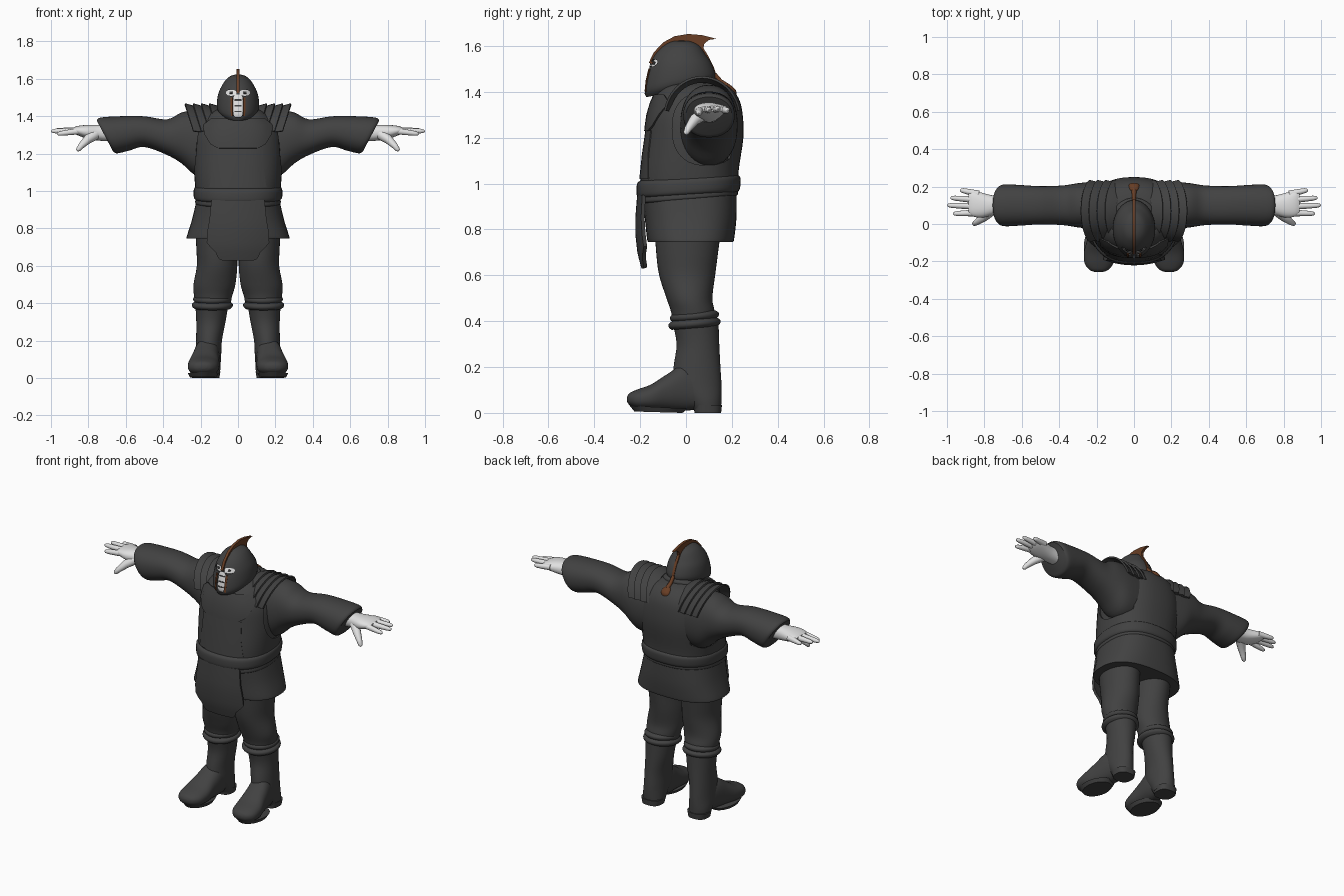
import bpy, bmesh, math
from mathutils import Vector
from mathutils.bvhtree import BVHTree

def material(name, rgb):
    m = bpy.data.materials.new(name)
    m.diffuse_color = (*rgb, 1)
    return m

DARK = material("charcoal", (0.054, 0.054, 0.054))
LIGHT = material("pale_grey", (0.75, 0.75, 0.75))
BROWN = material("rust_brown", (0.14, 0.048, 0.018))

def bake(o):
    bpy.ops.object.select_all(action='DESELECT')
    o.select_set(True)
    bpy.context.view_layer.objects.active = o
    bpy.ops.object.convert(target='MESH')
    return bpy.context.view_layer.objects.active

def finish(o, mat, mirror=False, angle=40):
    o = bake(o)
    o.data.materials.clear()
    o.data.materials.append(mat)
    if mirror:
        o.modifiers.new("mirror", 'MIRROR').use_mirror_merge = False
        o = bake(o)
    bpy.ops.object.shade_smooth_by_angle(angle=math.radians(angle))
    return o

def add_object(name, data):
    o = bpy.data.objects.new(name, data)
    bpy.context.collection.objects.link(o)
    return o

def from_bmesh(name, bm):
    bmesh.ops.recalc_face_normals(bm, faces=bm.faces)
    me = bpy.data.meshes.new(name)
    bm.to_mesh(me)
    bm.free()
    return add_object(name, me)

def loft(name, rings, mat=DARK, axis='Z', mirror=False, n=2.0, steps=4, seg=40):
    """Skin of superellipse rings (pos, cu, cv, ru, rv, tilt), splined between rings."""
    rings = [tuple(r) + (0,) * (6 - len(r)) for r in rings]
    fine, bm, loops = [], bmesh.new(), []
    for i in range(len(rings) - 1):
        p = [rings[max(0, min(len(rings) - 1, i + k))] for k in (-1, 0, 1, 2)]
        for t in (s / steps for s in range(steps)):
            fine.append([0.5 * (2 * b + (c - a) * t + (2 * a - 5 * b + 4 * c - d) * t * t
                                + (3 * b - a - 3 * c + d) * t ** 3) for a, b, c, d in zip(*p)])
    for w, cu, cv, ru, rv, tilt in fine + [rings[-1]]:
        loop = []
        for k in range(seg):
            c, s = math.cos(2 * math.pi * k / seg), math.sin(2 * math.pi * k / seg)
            u = cu + ru * math.copysign(abs(c) ** (2 / n), c)
            dv = rv * math.copysign(abs(s) ** (2 / n), s)
            q, v = w + tilt * dv, cv + dv
            loop.append(bm.verts.new({'Z': (u, v, q), 'X': (q, u, v), 'Y': (u, q, v)}[axis]))
        loops.append(loop)
    for a, b in zip(loops, loops[1:]):
        for k in range(seg):
            bm.faces.new((a[k], a[(k + 1) % seg], b[(k + 1) % seg], b[k]))
    bm.faces.new(loops[0])
    bm.faces.new(loops[-1])
    return finish(from_bmesh(name, bm), mat, mirror)

def tube(name, pts, radii, mat, mirror=False):
    cu = bpy.data.curves.new(name, 'CURVE')
    cu.dimensions, cu.bevel_depth, cu.bevel_resolution, cu.use_fill_caps = '3D', 1, 3, True
    sp = cu.splines.new('POLY')
    sp.points.add(len(pts) - 1)
    for p, co, r in zip(sp.points, pts, radii):
        p.co, p.radius = (*co, 1), r
    return finish(add_object(name, cu), mat, mirror, 60)

def sheet(name, grid, mat, thick, mirror=False):
    """Thickened plate from a grid of points."""
    bm = bmesh.new()
    g = [[bm.verts.new(p) for p in row] for row in grid]
    for a, b in zip(g, g[1:]):
        for k in range(len(a) - 1):
            bm.faces.new((a[k], a[k + 1], b[k + 1], b[k]))
    o = from_bmesh(name, bm)
    m = o.modifiers.new("thickness", 'SOLIDIFY')
    m.thickness, m.offset = thick, 0
    return finish(o, mat, mirror)

def patch(name, rows, bvh, mat=DARK, lift=0.004, thick=0.012, mirror=False, cols=12):
    """Plate of rows (z, x_left, x_right) projected on the front of a surface."""
    grid = []
    for z, x0, x1 in rows:
        xs = [x0 + (x1 - x0) * k / cols for k in range(cols + 1)]
        hits = [bvh.ray_cast(Vector((x, -1, z)), Vector((0, 1, 0)))[0] for x in xs]
        grid.append([(x, (h.y if h else -0.1) - lift, z) for x, h in zip(xs, hits)])
    return sheet(name, grid, mat, thick, mirror)

def surface(o):
    return BVHTree.FromPolygons([v.co for v in o.data.vertices], [p.vertices for p in o.data.polygons])

def cut(o, cutter):
    m = o.modifiers.new("cut", 'BOOLEAN')
    m.operation, m.object, m.solver = 'DIFFERENCE', cutter, 'EXACT'
    bake(o)
    bpy.data.objects.remove(cutter)
    bpy.ops.object.shade_smooth_by_angle(angle=math.radians(40))

# Torso: shirt under a sleeveless vest with large armholes
body = [(0.96, 0, 0.012, 0.222, 0.212), (1.06, 0, 0.017, 0.232, 0.213), (1.2, 0, 0.037, 0.24, 0.213),
        (1.3, 0, 0.042, 0.232, 0.205), (1.37, 0, 0.045, 0.2, 0.185), (1.42, 0, 0.04, 0.15, 0.15), (1.44, 0, 0.03, 0.1, 0.11)]
loft("shirt", [(z - 0.008, x, y, a * 0.96, b * 0.96) for z, x, y, a, b in body], n=2.4)
vest = loft("vest", body, n=2.4)
front = surface(vest)
for s in (-1, 1):
    cut(vest, loft("armhole_cutter", [(s * x, 0.09, 1.24, 0.15, 0.16) for x in (0.165, 0.4)], axis='X', n=2.4, steps=1))
patch("chest_yoke", [(1.385, -0.14, 0.14), (1.35, -0.185, 0.185), (1.3, -0.175, 0.175), (1.25, -0.145, 0.145),
                     (1.235, -0.12, 0.12), (1.228, -0.1, 0.1)], front)
patch("chest_panel", [(1.23, -0.13, 0.13), (1.12, -0.135, 0.135), (1.02, -0.15, 0.15)], front, lift=0, thick=0.01)

# Belt, skirt and front flap
loft("belt", [(0.95, 0, 0.01, 0.222, 0.215, 0.06), (0.965, 0, 0.01, 0.236, 0.225, 0.06),
              (1.01, 0, 0.012, 0.236, 0.226, 0.06), (1.025, 0, 0.012, 0.222, 0.212, 0.06)], n=2.4)
loft("sash", [(0.93, 0, 0.01, 0.222, 0.21, 0.08), (0.94, 0, 0.01, 0.229, 0.217, 0.08),
              (0.97, 0, 0.01, 0.224, 0.212, 0.08)], n=2.4)
loft("skirt", [(0.745, 0, 0.02, 0.275, 0.185), (0.76, 0, 0.02, 0.273, 0.19), (0.85, 0, 0.02, 0.245, 0.2),
               (0.96, 0, 0.013, 0.22, 0.208)], n=2.5)
flap = ((0.95, 0.14, -0.205), (0.85, 0.15, -0.213), (0.78, 0.162, -0.213), (0.725, 0.165, -0.207),
        (0.7, 0.145, -0.204), (0.675, 0.118, -0.198), (0.645, 0.105, -0.19), (0.632, 0.09, -0.186))
sheet("front_flap", [[(h * k / 6, y + 1.1 * (h * k / 6) ** 2, z) for k in range(-6, 7)] for z, h, y in flap], DARK, 0.016)

# Arms
loft("sleeve", [(0.12, 0.1, 1.25, 0.12, 0.17), (0.22, 0.1, 1.255, 0.125, 0.175), (0.3, 0.1, 1.283, 0.118, 0.137),
                (0.38, 0.1, 1.288, 0.106, 0.095), (0.5, 0.1, 1.317, 0.102, 0.082), (0.6, 0.1, 1.308, 0.108, 0.092, 0.2),
                (0.69, 0.1, 1.297, 0.112, 0.096, 0.45), (0.712, 0.1, 1.295, 0.1, 0.082, 0.53)], axis='X', mirror=True, n=2.2)

# Hands
loft("palm", [(0.68, 0.1, 1.31, 0.048, 0.045), (0.75, 0.1, 1.312, 0.052, 0.042), (0.81, 0.1, 1.317, 0.066, 0.036),
              (0.86, 0.11, 1.323, 0.07, 0.024), (0.885, 0.113, 1.325, 0.055, 0.012)], LIGHT, 'X', True, 2.3, 3, 24)
for i, (y, tip_y, tip_x, z) in enumerate(((0.06, 0.055, 0.968, 1.305), (0.094, 0.1, 1.0, 1.32),
                                          (0.128, 0.14, 0.982, 1.325), (0.16, 0.182, 0.93, 1.318))):
    base, tip = Vector((0.83, y, 1.323)), Vector((tip_x, tip_y, z))
    tube("finger_%d" % (i + 1), [base.lerp(tip, t) for t in (0, 0.5, 0.85, 0.96, 1)],
         [0.019, 0.016, 0.013, 0.009, 0.003], LIGHT, True)
tube("thumb", [(0.76, 0.075, 1.305), (0.805, 0.035, 1.275), (0.84, 0.01, 1.24), (0.855, 0, 1.22), (0.858, -0.003, 1.214)],
     [0.03, 0.024, 0.017, 0.012, 0.004], LIGHT, True)

# Shoulder plates: overlapping arcs running front to back
for i in range(4):
    grid = []
    for a in (math.radians(-80 + 8 * k) for k in range(21)):
        grid.append([(0.095 + 0.043 * i + w - 0.055 * (1 - math.cos(a)), 0.07 + r * 0.93 * math.sin(a), 1.288 + r * math.cos(a))
                     for w, r in ((0, 0.156), (0.03, 0.168), (0.06, 0.176))])
    sheet("shoulder_plate_%d" % (i + 1), grid, DARK, 0.01, True)

# Legs and boots
loft("trouser", [(0.38, 0.135, 0.035, 0.09, 0.09), (0.44, 0.133, 0.03, 0.102, 0.095), (0.5, 0.126, 0.015, 0.112, 0.1),
                 (0.6, 0.112, 0.005, 0.108, 0.122), (0.7, 0.115, 0.005, 0.108, 0.135), (0.86, 0.12, 0.01, 0.11, 0.15)], mirror=True)
for name, z, r in (("boot_cuff", 0.37, 0.108), ("boot_cuff_upper", 0.402, 0.101)):
    loft(name, [(z + dz, 0.137, 0.037, r + d, r + 0.004 + d, 0.08)
                for dz, d in ((0, -0.013), (0.012, 0), (0.027, 0), (0.038, -0.015))], mirror=True)
loft("boot_shaft", [(0.015, 0.158, 0.09, 0.062, 0.062), (0.06, 0.16, 0.075, 0.066, 0.08), (0.12, 0.158, 0.05, 0.068, 0.105),
                    (0.2, 0.155, 0.048, 0.069, 0.102), (0.3, 0.145, 0.052, 0.078, 0.093), (0.39, 0.14, 0.042, 0.088, 0.1)], mirror=True)
loft("boot_foot", [(0.1, 0.16, 0.08, 0.05, 0.06), (0, 0.165, 0.11, 0.066, 0.1), (-0.08, 0.175, 0.09, 0.074, 0.08),
                   (-0.15, 0.183, 0.068, 0.084, 0.057), (-0.21, 0.187, 0.06, 0.077, 0.043), (-0.245, 0.188, 0.06, 0.05, 0.027),
                   (-0.257, 0.188, 0.06, 0.02, 0.01)], axis='Y', mirror=True, n=2.3)
loft("boot_sole", [(0.003, 0.186, -0.12, 0.07, 0.105, -0.03), (0.025, 0.186, -0.12, 0.082, 0.125, -0.05)], mirror=True, steps=1)
loft("boot_heel", [(0, 0.16, 0.095, 0.06, 0.058), (0.035, 0.16, 0.095, 0.066, 0.062)], mirror=True, n=2.6, steps=1)

# Collar
loft("collar", [(1.36, 0, 0.02, 0.155, 0.16, 0.2), (1.385, 0, 0.015, 0.15, 0.155, 0.22), (1.405, 0, 0.01, 0.12, 0.13, 0.25)])
loft("collar_upper", [(1.39, 0, 0.01, 0.128, 0.13, 0.25), (1.42, 0, 0.01, 0.125, 0.128, 0.25), (1.435, 0, 0.01, 0.1, 0.11, 0.25)])

# Helmet with sockets and a mouth slot cut through to the pale face
shell = [(1.405, 0, -0.03, 0.082, 0.143, 0.2), (1.44, 0, -0.027, 0.112, 0.155, 0.2), (1.51, 0, -0.027, 0.108, 0.138, 0.1),
         (1.56, 0, -0.025, 0.088, 0.112, 0), (1.6, 0, -0.02, 0.06, 0.078, 0), (1.618, 0, -0.02, 0.032, 0.045, 0),
         (1.623, 0, -0.02, 0.008, 0.012, 0)]
helmet = loft("helmet", shell)
face_front = surface(helmet)
loft("face", [(1.5 + (z - 1.5) * 0.94, 0, -0.03 + (y + 0.03) * 0.94, a * 0.94, b * 0.94, t) for z, x, y, a, b, t in shell], LIGHT)
for x, z, w, h, n in ((-0.036, 1.525, 0.029, 0.016, 2.4), (0.036, 1.525, 0.029, 0.016, 2.4), (0, 1.455, 0.026, 0.06, 4)):
    cut(helmet, loft("opening_cutter", [(y, x, z, w, h) for y in (-0.3, -0.07)], axis='Y', n=n, steps=1))
for name, z in (("nose_gap", 1.488), ("upper_teeth_gap", 1.455), ("lower_teeth_gap", 1.425)):
    patch(name, [(z - 0.003, -0.018, 0.018), (z + 0.003, -0.018, 0.018)], face_front, DARK, -0.008, 0.008)
patch("eye_pupil", [(1.519, 0.03, 0.044), (1.53, 0.03, 0.044)], face_front, DARK, -0.007, 0.008, True, 4)
patch("cheek_trim", [(1.4, 0.027, 0.036), (1.45, 0.028, 0.038), (1.5, 0.028, 0.038)], face_front, BROWN, 0.001, 0.008, True, 4)

# Crest with swept-back tip, strip down the nape and braid end
profile = [(-0.163, 1.525), (-0.14, 1.572), (-0.1, 1.615), (-0.05, 1.642), (0.01, 1.652), (0.07, 1.647), (0.132, 1.631),
           (0.1, 1.626), (0.08, 1.61), (0.076, 1.59), (0.098, 1.555), (0.12, 1.51), (0.134, 1.47), (0.125, 1.44),
           (0.06, 1.48), (0, 1.54), (-0.08, 1.55), (-0.12, 1.52)]
bm = bmesh.new()
side = bm.faces.new([bm.verts.new((-0.008, y, z)) for y, z in profile])
ext = bmesh.ops.extrude_face_region(bm, geom=[side])
bmesh.ops.translate(bm, vec=(0.016, 0, 0), verts=[v for v in ext['geom'] if isinstance(v, bmesh.types.BMVert)])
if not side.is_valid or len(side.link_faces if hasattr(side, "link_faces") else []) == 0:
    bm.normal_update()
finish(from_bmesh("crest", bm), BROWN)
tube("braid", [(0, 0.125, 1.475), (0, 0.15, 1.445), (0, 0.185, 1.42)], [0.01, 0.011, 0.014], BROWN)
loft("braid_end", [(1.375, 0, 0.208, 0.008, 0.006), (1.385, 0, 0.204, 0.025, 0.016), (1.405, 0, 0.198, 0.03, 0.02),
                   (1.425, 0, 0.186, 0.02, 0.014), (1.432, 0, 0.182, 0.006, 0.005)], BROWN)
